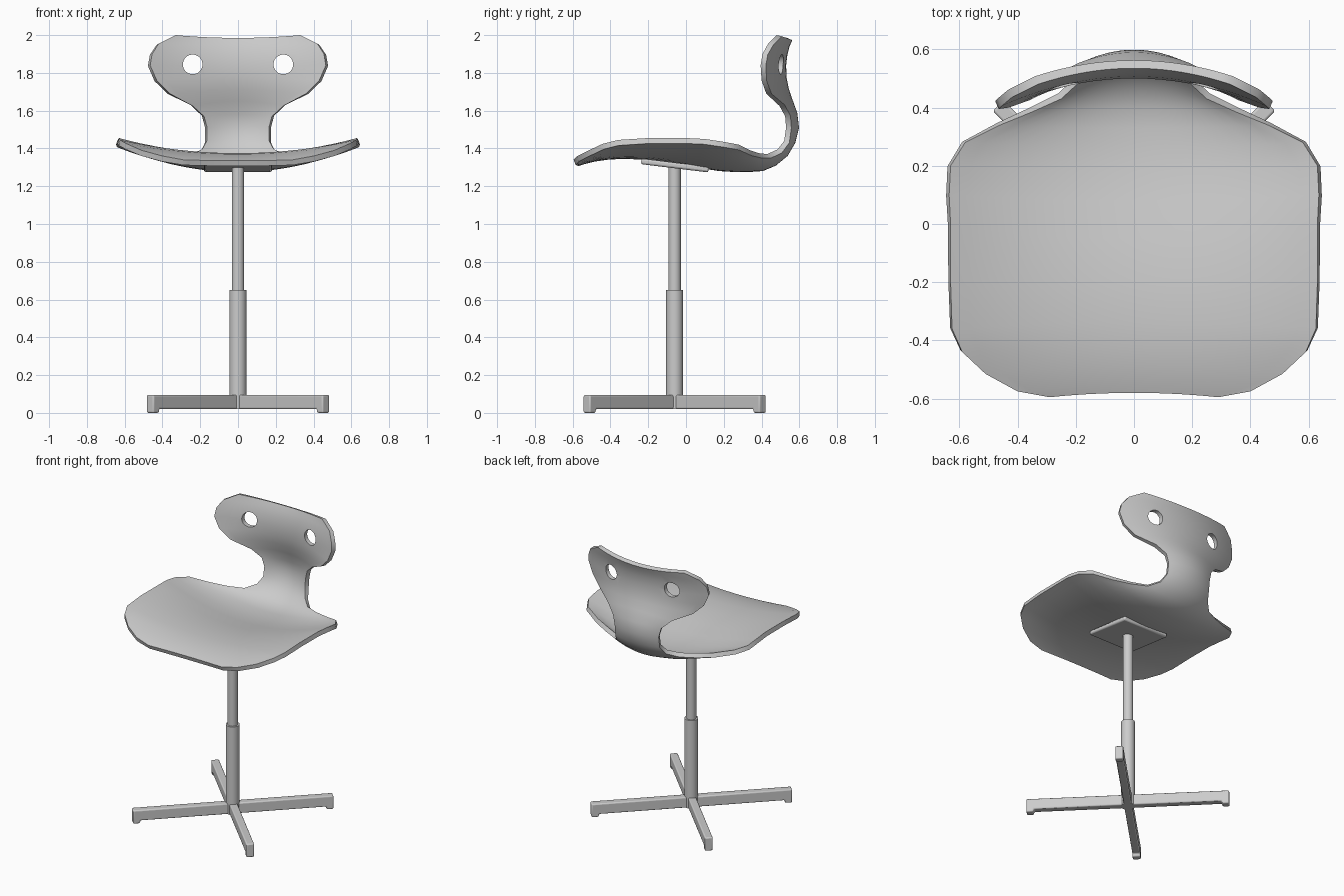
import bpy
import bmesh
from math import pi, radians
from mathutils import Matrix

cube = bpy.data.objects.get("Cube")
if cube:
    bpy.data.objects.remove(cube, do_unlink=True)

grey = bpy.data.materials.new("plain grey")
grey.use_nodes = True
colour = (0.6, 0.6, 0.6, 1)
grey.diffuse_color = colour
grey.node_tree.nodes["Principled BSDF"].inputs["Base Color"].default_value = colour

COLUMN_Y = -0.06


def make_object(name, bm):
    """Turn a bmesh into a named, coloured object and make it active."""
    mesh = bpy.data.meshes.new(name)
    bm.normal_update()
    bm.to_mesh(mesh)
    bm.free()
    mesh.materials.append(grey)
    obj = bpy.data.objects.new(name, mesh)
    bpy.context.collection.objects.link(obj)
    bpy.ops.object.select_all(action="DESELECT")
    obj.select_set(True)
    bpy.context.view_layer.objects.active = obj
    return obj


def smooth(obj, angle=35):
    bpy.ops.object.select_all(action="DESELECT")
    obj.select_set(True)
    bpy.context.view_layer.objects.active = obj
    bpy.ops.object.shade_smooth_by_angle(angle=radians(angle))


def cylinder(name, radius, bottom, top, x=0, y=COLUMN_Y):
    bm = bmesh.new()
    bmesh.ops.create_cone(bm, cap_ends=True, segments=32, radius1=radius, radius2=radius,
                          depth=top - bottom,
                          matrix=Matrix.Translation((x, y, (bottom + top) / 2)))
    return make_object(name, bm)


def add_bevel(obj, width, segments=3):
    bevel = obj.modifiers.new("rounded edges", "BEVEL")
    bevel.width = width
    bevel.segments = segments
    bevel.limit_method = "ANGLE"
    bevel.angle_limit = radians(40)


def prism(name, points, direction):
    """Extrude a closed outline."""
    bm = bmesh.new()
    face = bm.faces.new([bm.verts.new(p) for p in points])
    result = bmesh.ops.extrude_face_region(bm, geom=[face])
    moved = [v for v in result["geom"] if isinstance(v, bmesh.types.BMVert)]
    bmesh.ops.translate(bm, verts=moved, vec=direction)
    bmesh.ops.recalc_face_normals(bm, faces=bm.faces)
    return make_object(name, bm)


# Seat and back shell: centre (y, z), then rim (x, y, z), from front edge to top of back
shell_rows = [
    (-.58, 1.335, .29, -.595, 1.34),
    (-.55, 1.345, .40, -.575, 1.36),
    (-.49, 1.36, .51, -.515, 1.39),
    (-.42, 1.37, .59, -.44, 1.425),
    (-.34, 1.375, .625, -.36, 1.445),
    (-.2, 1.37, .63, -.2, 1.455),
    (-.05, 1.35, .63, 0, 1.455),
    (.08, 1.325, .635, .1, 1.45),
    (.18, 1.31, .63, .2, 1.435),
    (.26, 1.305, .58, .28, 1.42),
    (.33, 1.305, .46, .34, 1.39),
    (.4, 1.31, .35, .385, 1.375),
    (.46, 1.335, .25, .43, 1.37),
    (.515, 1.38, .19, .485, 1.395),
    (.55, 1.44, .165, .52, 1.44),
    (.568, 1.51, .163, .53, 1.51),
    (.56, 1.58, .18, .525, 1.57),
    (.535, 1.65, .24, .495, 1.625),
    (.515, 1.71, .36, .425, 1.69),
    (.503, 1.77, .43, .4, 1.76),
    (.5, 1.84, .465, .395, 1.84),
    (.507, 1.9, .455, .405, 1.9),
    (.52, 1.95, .42, .435, 1.955),
    (.535, 1.985, .33, .48, 2),
]
COLUMNS = 20
bm = bmesh.new()
grid = []
for cy, cz, rx, ry, rz in shell_rows:
    line = []
    for j in range(COLUMNS + 1):
        u = 2 * j / COLUMNS - 1
        bend = u * u
        line.append(bm.verts.new((u * rx, cy + (ry - cy) * bend, cz + (rz - cz) * bend)))
    grid.append(line)
for near, far in zip(grid, grid[1:]):
    for j in range(COLUMNS):
        bm.faces.new((near[j], near[j + 1], far[j + 1], far[j]))
shell = make_object("seat_and_back_shell", bm)
solid = shell.modifiers.new("thickness", "SOLIDIFY")
solid.thickness = 0.03
solid.offset = -1
solid.use_even_offset = True

# Two round grip holes through the back
cutters = []
for side in (-1, 1):
    cutter = cylinder("hole_cutter", 0.052, -0.2, 0.2, y=0)
    cutter.data.transform(Matrix.Translation((side * 0.24, 0.5, 1.845))
                          @ Matrix.Rotation(pi / 2, 4, "X"))
    cutter.hide_render = True
    cutters.append(cutter)
    cut = shell.modifiers.new("grip hole", "BOOLEAN")
    cut.operation = "DIFFERENCE"
    cut.solver = "EXACT"
    cut.object = cutter
bpy.ops.object.select_all(action="DESELECT")
shell.select_set(True)
bpy.context.view_layer.objects.active = shell
for modifier in list(shell.modifiers):
    bpy.ops.object.modifier_apply(modifier=modifier.name)
for cutter in cutters:
    bpy.data.objects.remove(cutter, do_unlink=True)
smooth(shell, 40)

# Tilted mounting plate under the seat
half = 0.18
plate = prism("mounting_plate",
              [(-half, -half, 0), (half, -half, 0), (half, half, 0), (-half, half, 0)],
              (0, 0, 0.03))
plate.location = (0, COLUMN_Y, 1.295)
plate.rotation_euler.x = radians(-7)
add_bevel(plate, 0.01, 2)
smooth(plate)

# Telescopic column
smooth(cylinder("lower_column", 0.045, 0.02, 0.65))
smooth(cylinder("upper_column", 0.033, 0.64, 1.31))

# Four legs in a diagonal cross, each with a small foot at its tip
REACH, WIDTH = 0.66, 0.052
leg_outline = [(0, 0.02), (REACH - 0.05, 0.02), (REACH - 0.045, 0), (REACH, 0),
               (REACH, 0.095), (0, 0.095)]
for index, place in enumerate(("back_left", "back_right", "front_right", "front_left")):
    leg = prism(place + "_leg", [(r, -WIDTH / 2, z) for r, z in leg_outline], (0, WIDTH, 0))
    leg.location.y = COLUMN_Y
    leg.rotation_euler.z = pi / 4 + index * pi / 2
    add_bevel(leg, 0.008)
    smooth(leg)
